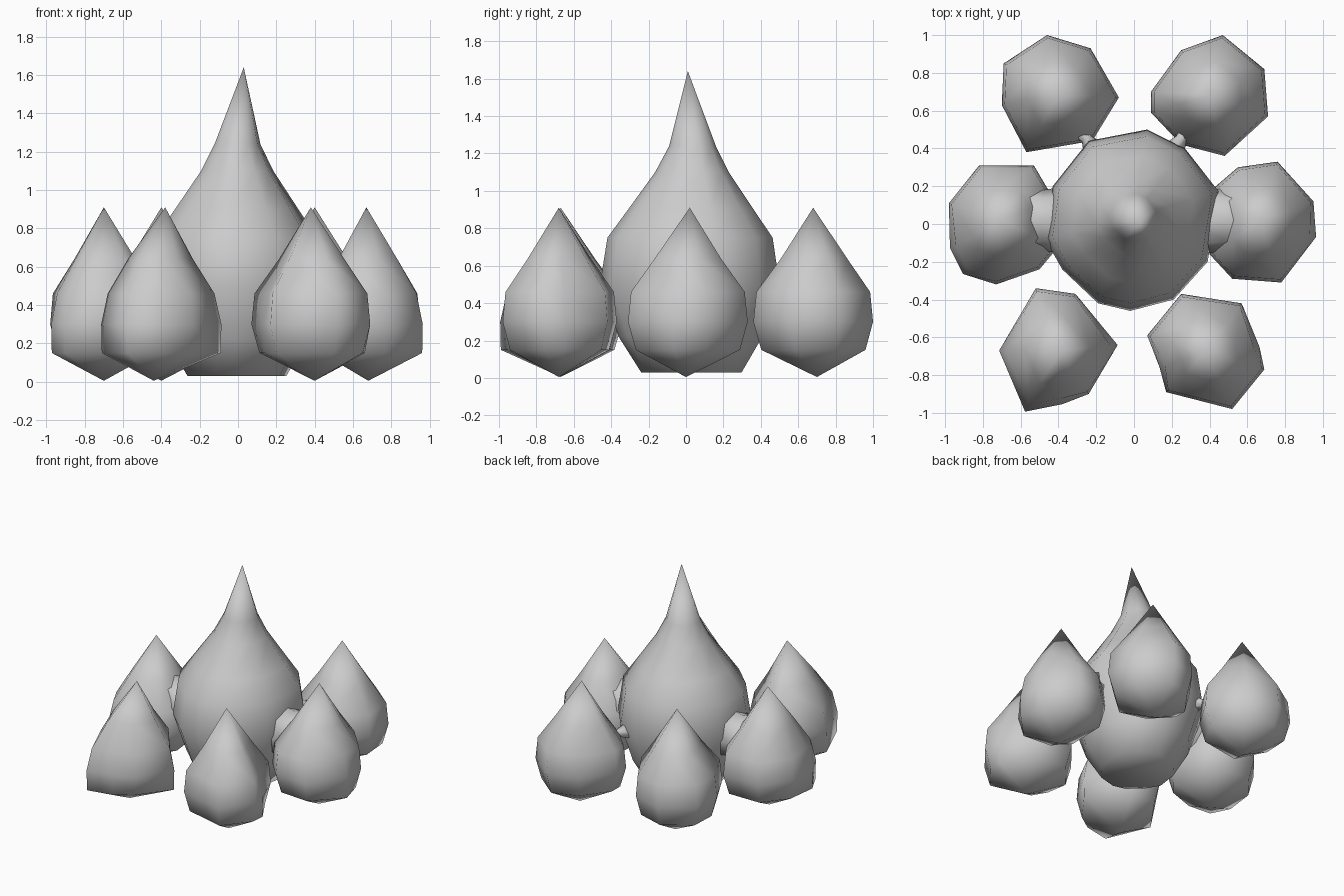
import bpy
import bmesh
from math import cos, sin, tau
from mathutils import Vector

cube = bpy.data.objects.get("Cube")
if cube:
    bpy.data.objects.remove(cube, do_unlink=True)

stone = bpy.data.materials.new("pale_grey")
stone.use_nodes = True
colour = (0.6, 0.6, 0.6, 1)
stone.diffuse_color = colour
stone.node_tree.nodes["Principled BSDF"].inputs["Base Color"].default_value = colour


def loft(name, outline, centre, profile, bottom=None, tip=None, low=()):
    """Stack scaled copies of an outline; close each end with a point or a cap.
    Corners listed in low bulge below the waist instead of above it."""
    bm = bmesh.new()
    cx, cy = centre
    rings = []
    for z, scale, *low_scale in profile:
        ring = []
        for i, (x, y) in enumerate(outline):
            s = low_scale[0] if i in low else scale
            ring.append(bm.verts.new((cx + (x - cx) * s, cy + (y - cy) * s, z)))
        rings.append(ring)
    n = len(outline)
    for lower, upper in zip(rings, rings[1:]):
        for i in range(n):
            j = (i + 1) % n
            bm.faces.new((lower[i], lower[j], upper[j], upper[i]))
    for ring, end in ((rings[0], bottom), (rings[-1], tip)):
        if end is None:
            bm.faces.new(ring)
        else:
            point = bm.verts.new(end)
            for i in range(n):
                bm.faces.new((ring[i], ring[(i + 1) % n], point))
    bmesh.ops.recalc_face_normals(bm, faces=bm.faces)
    for face in bm.faces:
        face.smooth = True
    mesh = bpy.data.meshes.new(name)
    bm.to_mesh(mesh)
    bm.free()
    mesh.materials.append(stone)
    obj = bpy.data.objects.new(name, mesh)
    bpy.context.collection.objects.link(obj)
    return obj


def drop(name, outline, base, tip, low=()):
    """Small pointed bud."""
    centre = ((base[0] + tip[0]) / 2, (base[1] + tip[1]) / 2)
    profile = [(0.15, 0.87, 0.97), (0.3, 1, 0.98),
               (0.46, 0.95, 0.87), (0.64, 0.55, 0.53)]
    loft(name, outline, centre, profile, (*base, 0.005), (*tip, 0.91), low)


def neck(name, start, end, waist, flare):
    """Narrow-waisted link between two bodies."""
    a, b = Vector(start), Vector(end)
    length = (b - a).length
    circle = [(cos(tau * i / 8), sin(tau * i / 8)) for i in range(8)]
    obj = loft(name, circle, (0, 0),
               [(0, flare), (length / 2, waist), (length, flare)])
    obj.rotation_mode = "QUATERNION"
    obj.rotation_quaternion = (b - a).to_track_quat("Z", "Y")
    obj.location = a


# Large central bud, flat underneath, its spire set slightly back
loft("central_bud",
     [(-0.24, 0.44), (-0.43, 0.2), (-0.47, -0.08), (-0.38, -0.24),
      (-0.19, -0.42), (-0.02, -0.46), (0.21, -0.4), (0.39, -0.2),
      (0.45, 0.17), (0.27, 0.4), (0.07, 0.5)], (0, 0.04),
     [(0.03, 0.56), (0.22, 0.8), (0.5, 1), (0.75, 0.92),
      (0.9, 0.7), (1.1, 0.41), (1.24, 0.26)], tip=(0.03, 0.01, 1.64))

# Ring of small buds
drop("front_right_bud",
     [(-0.52, -0.34), (-0.31, -0.37), (-0.08, -0.64), (-0.24, -0.9),
      (-0.38, -0.96), (-0.58, -1), (-0.72, -0.67)],
     (-0.44, -0.67), (-0.38, -0.67), low=(2, 4, 5, 6))
drop("front_left_bud",
     [(0.25, -0.37), (0.57, -0.42), (0.67, -0.65), (0.69, -0.77),
      (0.52, -0.98), (0.17, -0.89), (0.13, -0.76), (0.07, -0.59)],
     (0.4, -0.68), (0.38, -0.68), low=(2, 6))
drop("left_bud",
     [(0.41, 0.18), (0.55, 0.3), (0.76, 0.33), (0.95, 0.12),
      (0.97, -0.07), (0.78, -0.31), (0.52, -0.29), (0.4, -0.16)],
     (0.68, 0), (0.67, 0.02), low=(4,))
drop("right_bud",
     [(-0.43, 0.14), (-0.53, 0.31), (-0.82, 0.31), (-0.98, 0.11),
      (-0.98, -0.13), (-0.91, -0.27), (-0.73, -0.32), (-0.5, -0.24),
      (-0.4, -0.12)], (-0.7, 0), (-0.7, 0.02), low=(4, 5))
drop("back_right_bud",
     [(-0.22, 0.44), (-0.57, 0.38), (-0.7, 0.63), (-0.69, 0.85),
      (-0.46, 1), (-0.23, 0.93), (-0.08, 0.67)], (-0.4, 0.7), (-0.4, 0.68))
drop("back_left_bud",
     [(0.25, 0.42), (0.48, 0.36), (0.71, 0.57), (0.69, 0.82),
      (0.47, 1), (0.25, 0.92), (0.09, 0.7), (0.09, 0.59)],
     (0.4, 0.7), (0.4, 0.68))

# Links to the central bud
for side, label in ((1, "left"), (-1, "right")):
    neck(label + "_neck", (side * 0.3, 0.02, 0.48), (side * 0.66, 0.02, 0.47),
         0.16, 0.19)
    neck("back_" + label + "_neck", (side * 0.18, 0.34, 0.48),
         (side * 0.32, 0.56, 0.45), 0.03, 0.09)
